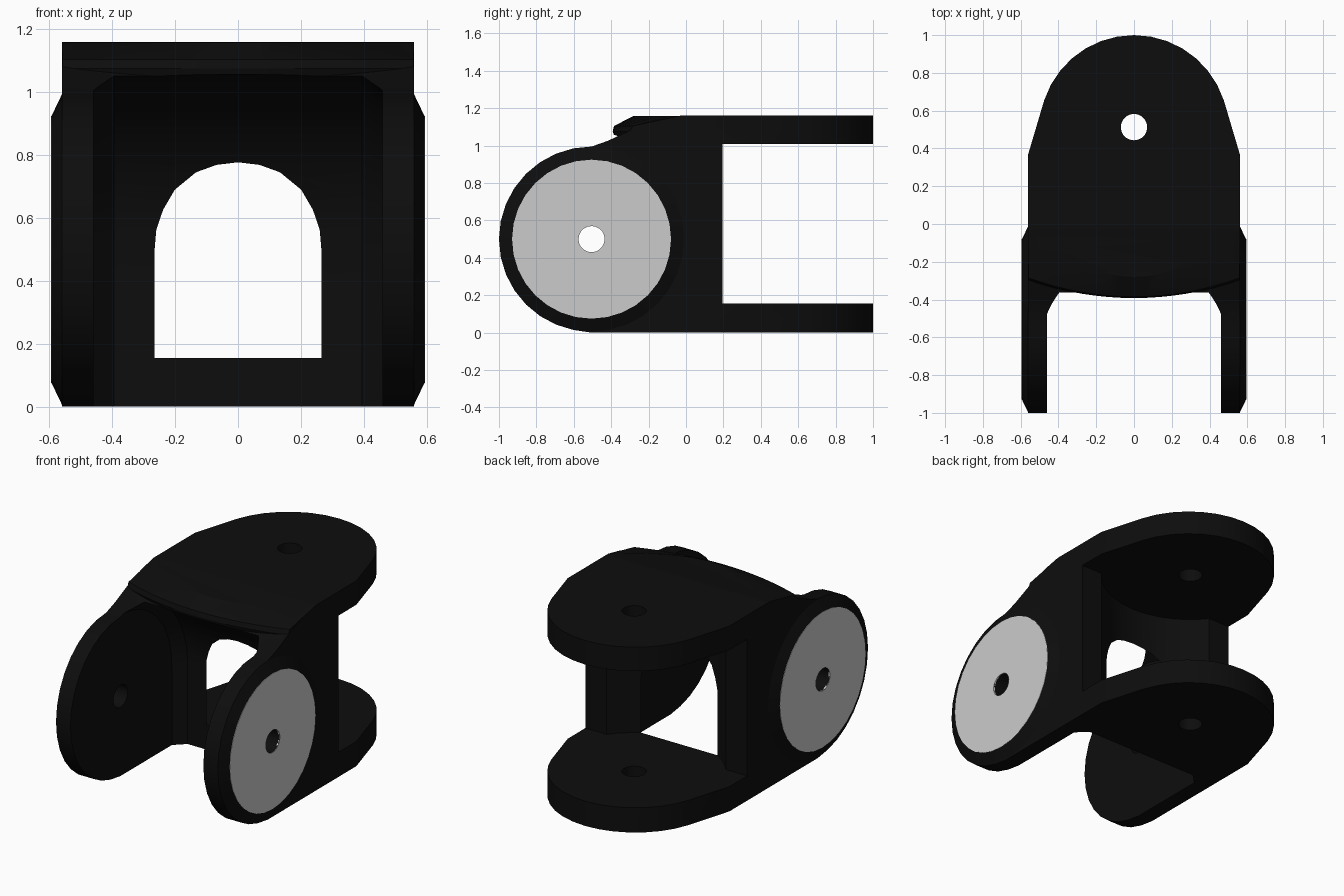
import bpy, bmesh
from math import sin, cos, pi, radians, sqrt

if "Cube" in bpy.data.objects:
    bpy.data.objects.remove(bpy.data.objects["Cube"])

CY, CZ = -0.505, 0.5      # side pivot axis (along x)
PY = 0.513                # rear pivot axis (along z)


def loft(name, rings):
    """Solid skinned through rings of equal point count, with capped ends."""
    bm = bmesh.new()
    vs = [[bm.verts.new(p) for p in r] for r in rings]
    n = len(vs[0])
    for a, b in zip(vs, vs[1:]):
        for i in range(n):
            j = (i + 1) % n
            bm.faces.new((a[i], a[j], b[j], b[i]))
    bm.faces.new(vs[0][::-1])
    bm.faces.new(vs[-1])
    bmesh.ops.recalc_face_normals(bm, faces=bm.faces)
    me = bpy.data.meshes.new(name)
    bm.to_mesh(me)
    bm.free()
    ob = bpy.data.objects.new(name, me)
    bpy.context.collection.objects.link(ob)
    return ob


def along_x(profile, x):
    return [(x, y, z) for y, z in profile]


def along_z(profile, z):
    return [(x, y, z) for x, y in profile]


def arc(c, r, a0, a1, n):
    return [(c[0] + r * cos(radians(a0 + (a1 - a0) * i / n)),
             c[1] + r * sin(radians(a0 + (a1 - a0) * i / n))) for i in range(n + 1)]


def circle(c, r, n):
    return arc(c, r, 0, 360, n)[:-1]


def combine(ob, tool, op):
    """Apply a boolean and remove the tool object."""
    m = ob.modifiers.new(op, 'BOOLEAN')
    m.operation, m.object, m.solver = op, tool, 'EXACT'
    bpy.context.view_layer.objects.active = ob
    bpy.ops.object.modifier_apply(modifier=m.name)
    bpy.data.objects.remove(tool)


# main body: side profile with rear fork, extruded across x
side = arc((CY, CZ), 0.495, 90, 270, 16)
side[-1] = (CY, 0.0)
side += [(1.05, 0), (1.05, 0.155), (0.195, 0.155), (0.195, 1.01), (1.05, 1.01), (1.05, 1.16),
         (-0.03, 1.16), (-0.15, 1.135), (-0.3, 1.08), (-0.42, 1.025)]
body = loft("joint_body", [along_x(side, -0.56), along_x(side, 0.56)])

# curved front lip of the upper plate, sloping down toward the front
xs = [-0.558 + 1.116 * i / 16 for i in range(17)]


def lip_ring(front, bend, z):
    return along_z([(x, front + bend * x * x) for x in xs] + [(0.558, 0.1), (-0.558, 0.1)], z)


lip = loft("lip", [lip_ring(-0.375, 0.3, 1.03), lip_ring(-0.392, 0.3, 1.075),
                   lip_ring(-0.385, 0.32, 1.105), lip_ring(-0.28, 0.79, 1.159)])
combine(body, lip, 'UNION')

# rounded, tapered plan outline of the rear fork plates
plan = [(-0.57, -1.1), (0.57, -1.1), (0.57, 0.0), (0.56, 0.0), (0.56, 0.37)]
plan += arc((0, 0.5), 0.5, 18, 162, 14) + [(-0.56, 0.37), (-0.56, 0.0), (-0.57, 0.0)]
combine(body, loft("plan", [along_z(plan, -0.2), along_z(plan, 1.4)]), 'INTERSECT')


# front cavity with bevelled corners, curved around the side pivot
def cavity_ring(x, r):
    p = [(-1.3, -0.2), (CY + r, -0.2)] + arc((CY, CZ), r, 0, 90, 14) + [(-1.3, CZ + r)]
    return along_x(p, x)


cavity = loft("cavity", [cavity_ring(-0.46, 0.507), cavity_ring(-0.395, 0.57),
                         cavity_ring(0.395, 0.57), cavity_ring(0.46, 0.507)])
combine(body, cavity, 'DIFFERENCE')

# rear cavity around the vertical pivot; it opens the arched window
rear = circle((0, PY), 0.521, 48)
combine(body, loft("rear", [along_z(rear, 0.155), along_z(rear, 1.01)]), 'DIFFERENCE')

# chamfered bosses on the outer sides
for s in (-1, 1):
    boss = loft("boss", [along_x(circle((CY, CZ), r, 32), s * x)
                         for x, r in ((0.52, 0.494), (0.56, 0.494), (0.593, 0.425))])
    combine(body, boss, 'UNION')

# pivot holes
hole = circle((CY, CZ), 0.07, 20)
combine(body, loft("side_hole", [along_x(hole, -0.8), along_x(hole, 0.8)]), 'DIFFERENCE')
hole = circle((0, PY), 0.07, 20)
combine(body, loft("rear_hole", [along_z(hole, -0.2), along_z(hole, 1.4)]), 'DIFFERENCE')

mat = bpy.data.materials.new("black_plastic")
mat.diffuse_color = (0.004, 0.004, 0.004, 1)
mat.use_nodes = True
mat.node_tree.nodes["Principled BSDF"].inputs["Base Color"].default_value = mat.diffuse_color
body.data.materials.clear()
body.data.materials.append(mat)
for p in body.data.polygons:
    p.material_index = 0

# grey side discs
discs = []
for s, n in ((-1, "left_disc"), (1, "right_disc")):
    d = loft(n, [along_x(circle((CY, CZ), 0.425, 32), s * x) for x in (0.585, 0.595)])
    h = circle((CY, CZ), 0.07, 20)
    combine(d, loft("disc_hole", [along_x(h, -0.8), along_x(h, 0.8)]), 'DIFFERENCE')
    discs.append(d)

for ob in [body] + discs:
    bpy.ops.object.select_all(action='DESELECT')
    ob.select_set(True)
    bpy.context.view_layer.objects.active = ob
    bpy.ops.object.shade_smooth_by_angle(angle=radians(25))
